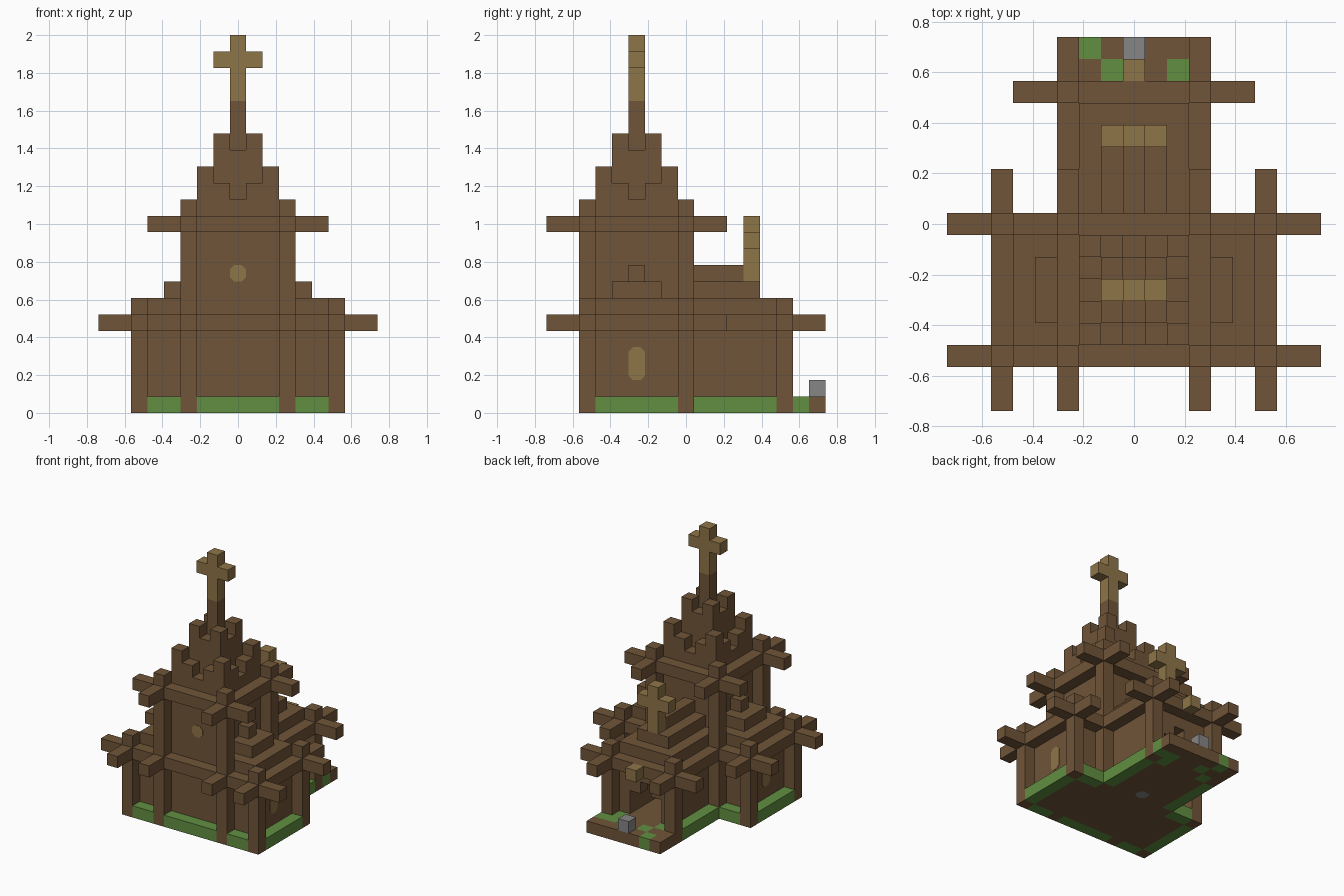
import bpy, bmesh
from mathutils import Matrix, Vector

if "Cube" in bpy.data.objects:
    bpy.data.objects.remove(bpy.data.objects["Cube"])

U = 2 / 23   # edge of one block
TY = -3      # block row of the tower centre


def material(name, rgb):
    m = bpy.data.materials.new(name)
    m.use_nodes = True
    m.diffuse_color = (*rgb, 1)
    node = next(n for n in m.node_tree.nodes if n.type == 'BSDF_PRINCIPLED')
    node.inputs["Base Color"].default_value = (*rgb, 1)
    node.inputs["Roughness"].default_value = 1
    return m


WOOD = material("brown wood", (0.16, 0.09, 0.04))
GOLD = material("pale gold", (0.275, 0.178, 0.065))
GRASS = material("grass green", (0.12, 0.275, 0.053))
STONE = material("grey stone", (0.24, 0.24, 0.24))


def finish(name, bm, mat):
    mesh = bpy.data.meshes.new(name)
    bm.to_mesh(mesh)
    bm.free()
    mesh.materials.append(mat)
    obj = bpy.data.objects.new(name, mesh)
    bpy.context.collection.objects.link(obj)
    return obj


def blocks(name, mat, *spans):
    """One object from boxes, each given as inclusive block ranges (x, y, z)."""
    bm = bmesh.new()
    for span in spans:
        span = [s if isinstance(s, tuple) else (s, s) for s in span]
        size = [(b - a + 1) * U for a, b in span]
        mid = Vector([(a + b) / 2 * U for a, b in span]) + Vector((0, 0, U / 2))
        bmesh.ops.create_cube(bm, size=1,
                              matrix=Matrix.Translation(mid) @ Matrix.Diagonal((*size, 1)))
    return finish(name, bm, mat)


def plate(name, mat, centre, normal, height):
    """Thin plate with clipped corners facing along normal, sizes in blocks."""
    w, h, c, d = U / 2, height * U / 2, U * 0.27, 0.003
    bm = bmesh.new()
    outline = [(w, h - c), (w - c, h), (c - w, h), (-w, h - c),
               (-w, c - h), (c - w, -h), (w - c, -h), (w, c - h)]
    face = bm.faces.new([bm.verts.new((x, y, -d)) for x, y in outline])
    top = bmesh.ops.extrude_face_region(bm, geom=[face])["geom"]
    bmesh.ops.translate(bm, vec=(0, 0, 2 * d),
                        verts=[v for v in top if isinstance(v, bmesh.types.BMVert)])
    bmesh.ops.recalc_face_normals(bm, faces=bm.faces)
    turn = Vector(normal).to_track_quat('Z', 'Y').to_matrix().to_4x4()
    bm.transform(Matrix.Translation(Vector(centre) * U) @ turn)
    return finish(name, bm, mat)


SIDES = (-1, 1)


def both(x0, x1):
    """A range of columns and its mirror image."""
    return (x0, x1), (-x1, -x0)


# Main hall, tower body and stepped wing roofs
blocks("hall", WOOD, ((-5, 5), (-5, -1), (0, 6)))
blocks("wing_roof", WOOD, ((-4, 4), (-4, -2), 7), ((-3, 3), TY, 8))
blocks("tower", WOOD, ((-2, 2), (-5, -1), (7, 12)))

# Hollow rear nave with arched doorway and stepped roof
blocks("nave", WOOD,
       ((-2, 2), (0, 5), 0), ((-2, 2), 0, (1, 6)), ((-1, 1), (1, 5), (4, 5)),
       *[(2 * s, (1, 5), (1, 5)) for s in SIDES],
       *[(s, 5, 3) for s in SIDES])
blocks("nave_roof", WOOD, ((-2, 2), (1, 5), 6), ((-1, 1), (0, 4), 7), (0, (0, 3), 8))

# Corner posts
for s in SIDES:
    side = "left" if s > 0 else "right"
    for label, y in (("front", -6), ("middle", 0)):
        blocks(f"{side}_{label}_wing_post", WOOD, (6 * s, y, (0, 6)))
        blocks(f"{side}_{label}_tower_post", WOOD, (3 * s, y, (0, 12)))
    blocks(f"{side}_nave_post", WOOD, (3 * s, 6, (0, 6)))

    # Beams running front to back
    blocks(f"{side}_wing_beam", WOOD, (6 * s, (-8, 2), 5))
    blocks(f"{side}_nave_beam", WOOD, (3 * s, (-8, 8), 5))
    blocks(f"{side}_tower_beam", WOOD, (3 * s, (-8, 2), 11))

# Beams running across
for label, y in (("front", -6), ("middle", 0)):
    blocks(f"{label}_lower_beam", WOOD, ((-8, 8), y, 5))
    blocks(f"{label}_upper_beam", WOOD, ((-5, 5), y, 11))
blocks("rear_beam", WOOD, ((-5, 5), 6, 5))

# Spire: notched crown, inner block with raised corners, pole
crown = []
for sx in SIDES:
    for sy in SIDES:
        crown += [(2 * sx, TY + 2 * sy, (13, 14)),
                  (sx, TY + 2 * sy, 13), (2 * sx, TY + sy, 13)]
blocks("spire_crown", WOOD, *crown)
blocks("spire_block", WOOD, ((-1, 1), (-4, -2), (13, 15)),
       *[(sx, TY + sy, 16) for sx in SIDES for sy in SIDES])
blocks("spire_pole", WOOD, (0, TY, (16, 18)))

# Crosses and lantern
blocks("tower_cross", GOLD, (0, TY, (19, 22)), *[(s, TY, 21) for s in SIDES])
blocks("nave_cross", GOLD, (0, 4, (8, 11)), *[(s, 4, 10) for s in SIDES])
blocks("door_lantern", GOLD, (0, 7, 5))

# Grass strips between the posts
blocks("grass", GRASS, ((-2, 2), -6, 0),
       *[(x, y, 0) for x in both(4, 5) for y in (-6, 0)],
       *[(6 * s, (-5, -1), 0) for s in SIDES],
       *[(3 * s, (1, 5), 0) for s in SIDES])

# Porch: earth with scattered grass blocks and a stone
tufts = {(-2, 8), (-1, 7), (2, 7), (3, 7), (2, 6), (-2, 6)}
cells = [(x, y) for y in (6, 7, 8) for x in range(-3, 4) if not (y == 6 and abs(x) == 3)]
blocks("porch_floor", WOOD, *[(x, y, 0) for x, y in cells if (x, y) not in tufts])
blocks("porch_grass", GRASS, *[(x, y, 0) for x, y in cells if (x, y) in tufts])
blocks("porch_stone", STONE, (0, 8, 1))

# Windows and the floor stone
plate("front_window", GOLD, (0, -5.5, 8.5), (0, -1, 0), 1)
for s in SIDES:
    plate("left_window" if s > 0 else "right_window", GOLD, (5.5 * s, TY, 3), (s, 0, 0), 2)
plate("floor_stone", STONE, (0, 1, 0.03), (0, 0, -1), 1)
